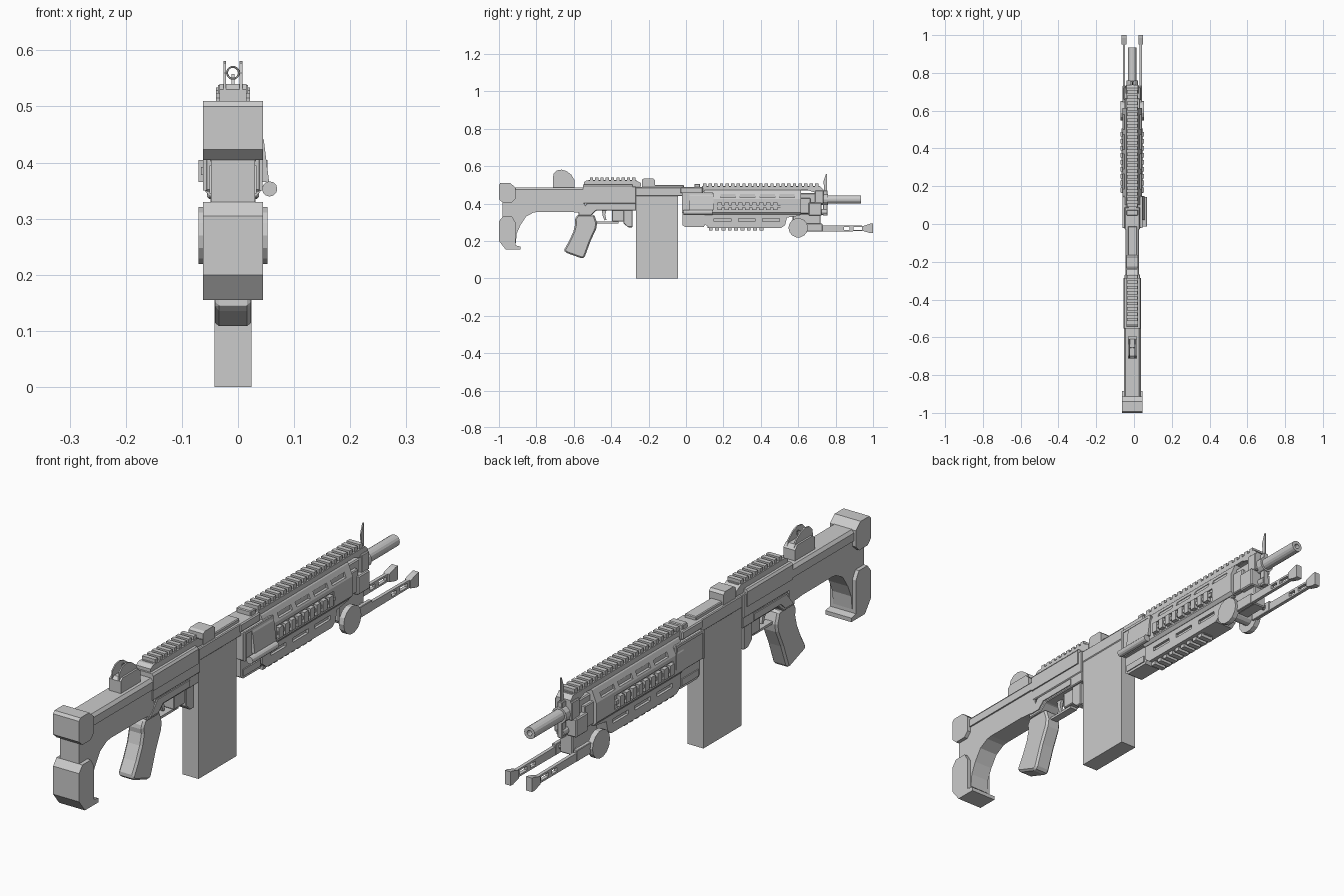
import bpy, bmesh, math
from mathutils import Vector, Matrix

if "Cube" in bpy.data.objects:
    bpy.data.objects.remove(bpy.data.objects["Cube"])

CX = -0.009  # centre plane of the gun
mat = bpy.data.materials.new("plain grey")
mat.diffuse_color = (0.6, 0.6, 0.6, 1)
mat.use_nodes = True
mat.node_tree.nodes["Principled BSDF"].inputs["Base Color"].default_value = mat.diffuse_color


def finish(name, bm, bevel=0, cutter=None):
    bmesh.ops.recalc_face_normals(bm, faces=bm.faces)
    me = bpy.data.meshes.new(name)
    bm.to_mesh(me)
    bm.free()
    ob = bpy.data.objects.new(name, me)
    bpy.context.collection.objects.link(ob)
    me.materials.append(mat)
    if bevel:
        m = ob.modifiers.new("bevel", 'BEVEL')
        m.width, m.segments, m.limit_method = bevel, 1, 'ANGLE'
    if cutter:
        m = ob.modifiers.new("cut", 'BOOLEAN')
        m.object, m.operation, m.solver = cutter, 'DIFFERENCE', 'EXACT'
        cutter.hide_render = True
        bpy.context.view_layer.update()
        dg = bpy.context.evaluated_depsgraph_get()
        baked = bpy.data.meshes.new_from_object(ob.evaluated_get(dg))
        ob.modifiers.clear()
        ob.data = baked
        bpy.data.objects.remove(cutter)
    return ob


def extrude(bm, pts, vec):
    f = bm.faces.new([bm.verts.new(p) for p in pts])
    r = bmesh.ops.extrude_face_region(bm, geom=[f])
    bmesh.ops.translate(bm, vec=vec, verts=[g for g in r['geom'] if isinstance(g, bmesh.types.BMVert)])


def side(name, pts, half, bevel=0, off=0, cutter=None):
    """Side profile (y, z) extruded across x."""
    bm = bmesh.new()
    extrude(bm, [(CX + off - half, y, z) for y, z in pts], (2 * half, 0, 0))
    return finish(name, bm, bevel, cutter)


def section(name, pts, y0, y1, mirror=True, bevel=0, cutter=None):
    """Cross-section (x, z) extruded along y; half sections are mirrored."""
    if mirror:
        pts = pts + [(-x, z) for x, z in reversed(pts)]
    bm = bmesh.new()
    extrude(bm, [(CX + x, y0, z) for x, z in pts], (0, y1 - y0, 0))
    return finish(name, bm, bevel, cutter)


def boxes(name, items, bevel=0):
    """Items are (y0, y1, z0, z1, half width, x offset)."""
    bm = bmesh.new()
    for y0, y1, z0, z1, h, o in items:
        extrude(bm, [(CX + o - h, y0, z0), (CX + o - h, y1, z0), (CX + o - h, y1, z1), (CX + o - h, y0, z1)],
                (2 * h, 0, 0))
    return finish(name, bm, bevel)


def box(name, y0, y1, z0, z1, half, bevel=0, off=0):
    return boxes(name, [(y0, y1, z0, z1, half, off)], bevel)


def cyl(name, axis, c, r, length, n=16, r2=None, cutter=None):
    bm = bmesh.new()
    bmesh.ops.create_cone(bm, cap_ends=True, segments=n, radius1=r, radius2=r2 or r, depth=length)
    rot = Matrix.Rotation(math.pi / 2, 4, 'Y') if axis == 'x' else Matrix.Rotation(-math.pi / 2, 4, 'X')
    bmesh.ops.transform(bm, matrix=Matrix.Translation((CX + c[0], c[1], c[2])) @ rot, verts=bm.verts)
    return finish(name, bm, 0, cutter)


# Butt: upper pad, neck, lower hooked pad and curved strut
side("butt_upper", [(-1, .5), (-.992, .51), (-.94, .51), (-.912, .485), (-.912, .425), (-.932, .405),
                    (-.98, .405), (-1, .423)], .0535)
box("butt_neck", -.98, -.9, .3, .43, .039)
side("butt_lower", [(-.98, .33), (-1, .305), (-1, .2), (-.965, .155), (-.885, .155), (-.885, .17), (-.912, .176),
                    (-.912, .3), (-.93, .33)], .0535)
side("butt_strut", [(-.93, .19), (-.91, .19), (-.905, .24), (-.885, .285), (-.855, .33), (-.815, .352),
                    (-.77, .358), (-.93, .4)], .039)

# Stock body
side("stock_lower", [(-.93, .355), (-.62, .355), (-.56, .35), (-.54, .36), (-.54, .46), (-.93, .46)], .039)
section("stock_upper", [(.045, .445), (.045, .475), (.036, .486)], -.93, -.54)

# Rear sight with two wings and an aperture
side("rear_sight_base", [(-.712, .48), (-.712, .53), (-.7, .54), (-.61, .54), (-.595, .525), (-.595, .48)], .024)
for s in (-1, 1):
    side("rear_sight_wing", [(-.712, .53), (-.708, .56), (-.69, .577), (-.665, .581), (-.64, .574), (-.612, .553),
                             (-.6, .53)], .0025, off=s * .0145)
bpy.ops.mesh.primitive_torus_add(major_segments=20, minor_segments=6, major_radius=.0105, minor_radius=.0018,
                                 location=(CX, -.655, .56), rotation=(math.pi / 2, 0, 0))
bpy.context.object.name = "rear_aperture"
bpy.context.object.data.materials.append(mat)

# Receiver
box("receiver_core", -.55, -.267, .4, .49, .041, .003)
section("receiver_side_panel", [(.046, .44), (.046, .495), (.04, .503)], -.552, -.285)
box("receiver_cover", -.3, .02, .44, .487, .036, .003)
side("rail_block", [(-.235, .48), (-.235, .528), (-.225, .534), (-.175, .534), (-.165, .525), (-.165, .48)], .03)
box("ejection_cover", -.17, -.012, .48, .5, .024, .003)
box("front_cover", -.03, .09, .455, .487, .04, .004)
box("cover_latch", .045, .075, .47, .505, .03, .003)


# Accessory rails with teeth
def rail(name, y0, y1, z0, z1, z2, half, n, sgn=1):
    box(name + "_base", y0, y1, min(z0, z1), max(z0, z1), half - .006)
    p = (y1 - y0) / n
    boxes(name + "_teeth", [(y0 + (i + .2) * p, y0 + (i + .8) * p, min(z1 - sgn * .004, z2), max(z1 - sgn * .004, z2),
                             half, 0) for i in range(n)])


side("rear_rail_ramp", [(-.545, .49), (-.545, .515), (-.53, .524), (-.27, .524), (-.24, .51), (-.24, .49)], .03)
rail("rear_rail", -.52, -.265, .5, .526, .538, .027, 9)
side("front_rail_bed", [(.08, .46), (.09, .49), (.72, .49), (.735, .475), (.735, .455), (.7, .455), (.65, .472)], .03)
rail("front_rail", .085, .715, .47, .494, .506, .027, 21)
rail("bottom_rail", .115, .42, .28, .268, .256, .026, 9, -1)

# Magazine
box("magazine", -.267, -.043, 0, .452, .033)

# Lower receiver, trigger group and grip
side("lower_receiver", [(-.575, .355), (-.575, .335), (-.51, .335), (-.48, .362), (-.267, .362), (-.267, .405),
                        (-.525, .405)], .038, .003)
side("side_plate", [(-.562, .345), (-.515, .345), (-.488, .37), (-.33, .37), (-.33, .395), (-.52, .395)], .042)
box("guard_bar", -.5, -.36, .294, .303, .015)
box("guard_front", -.395, -.325, .303, .37, .022, .003)
side("magazine_catch", [(-.335, .37), (-.335, .295), (-.31, .273), (-.285, .273), (-.285, .37)], .03, .003)
side("trigger", [(-.45, .365), (-.425, .365), (-.432, .34), (-.425, .312), (-.436, .31), (-.446, .335)], .006)
side("grip", [(-.58, .34), (-.595, .315), (-.592, .29), (-.602, .25), (-.625, .2), (-.652, .152), (-.645, .138),
              (-.555, .106), (-.542, .113), (-.51, .2), (-.48, .265), (-.475, .295), (-.49, .34)], .032, .01)

# Handguard with angled shoulders and cut vents
slots = [(.185 + i * .105, .265 + i * .105, .432, .45, .017, s * .056) for i in range(4) for s in (-1, 1)]
slots += [(.165, .505, .358, .411, .006, s * .053) for s in (-1, 1)]
vents = boxes("vent_cutter", slots)
section("handguard", [(.042, .34), (.052, .352), (.052, .425), (.034, .468), (.028, .474)], .1, .615, cutter=vents)
box("handguard_rear", -.022, .147, .348, .455, .05, .004)
for s in (-1, 1):
    boxes("side_ladder", [(.168 + i * .037, .168 + i * .037 + .024, .365, .405, .008, s * .0535) for i in range(9)])
    box("ladder_strip", .165, .505, .378, .392, .005, 0, s * .052)
    # frame lines on the rear block
    boxes("rear_block_frame", [(-.022, .145, .448, .458, .003, s * .05), (.135, .145, .37, .45, .003, s * .05),
                               (-.022, -.012, .35, .45, .003, s * .05)])

# Lower handguard with three vents per side
low = boxes("low_vent_cutter", [(.15 + i * .13, .24 + i * .13, .303, .319, .012, s * .042)
                                for i in range(3) for s in (-1, 1)])
side("lower_handguard", [(.1, .345), (.1, .29), (.125, .27), (.51, .27), (.53, .285), (.54, .325), (.61, .335),
                         (.61, .345)], .04, cutter=low)
side("hand_stop", [(-.02, .35), (-.02, .285), (-.005, .275), (.095, .275), (.105, .29), (.105, .35)], .034)
box("hand_stop_panel", -.008, .09, .285, .31, .038)

# Charging handle on the right side
section("charging_plate", [(.05, .452), (.055, .44), (.0645, .365), (.05, .365)], .02, .147, mirror=False)
cyl("charging_knob", 'y', (.0655, .065, .353), .0135, .155, 12)

# Gas block, tube and barrel
box("gas_block", .61, .72, .37, .455, .026, .004)
box("gas_block_side", .655, .725, .335, .405, .046, .004)
box("gas_block_neck", .6, .665, .345, .43, .04, .003)
box("front_bracket", .69, .735, .4, .47, .036, .003)
cyl("gas_plug", 'y', (0, .71, .355), .016, .09, 12)
cyl("barrel_collar", 'y', (0, .74, .422), .03, .04, 12)
bore = cyl("bore_cutter", 'y', (0, .93, .422), .01, .1, 12)
cyl("barrel", 'y', (0, .8, .422), .022, .27, 16, cutter=bore)

# Front sight post
box("front_sight_base", .732, .757, .335, .47, .01, .002)
side("front_sight_post", [(.74, .46), (.735, .52), (.748, .558), (.753, .558), (.753, .46)], .0025)

# Bipod: mount, round hubs and slotted legs with flared feet
box("bipod_mount", .57, .72, .262, .345, .026, .004)
cyl("bipod_axle", 'x', (0, .6, .27), .025, .1, 12)
cyl("bipod_crossbar", 'x', (0, .7, .275), .011, .088, 10)
for s in (-1, 1):
    cyl("bipod_hub", 'x', (s * .0515, .6, .27), .052, .02, 14)
    box("bipod_upper_arm", .63, .73, .25, .292, .008, .002, s * .044)
    cut = boxes("leg_cutter", [(.845, .875, .259, .274, .03, s * .044), (.895, .94, .259, .274, .03, s * .044)])
    side("bipod_leg", [(.7, .251), (.96, .252), (.96, .281), (.7, .283)], .0065, off=s * .044, cutter=cut)
    side("bipod_foot", [(.95, .252), (.985, .242), (1, .242), (1, .294), (.985, .292), (.95, .281)], .012,
         off=s * .044)
